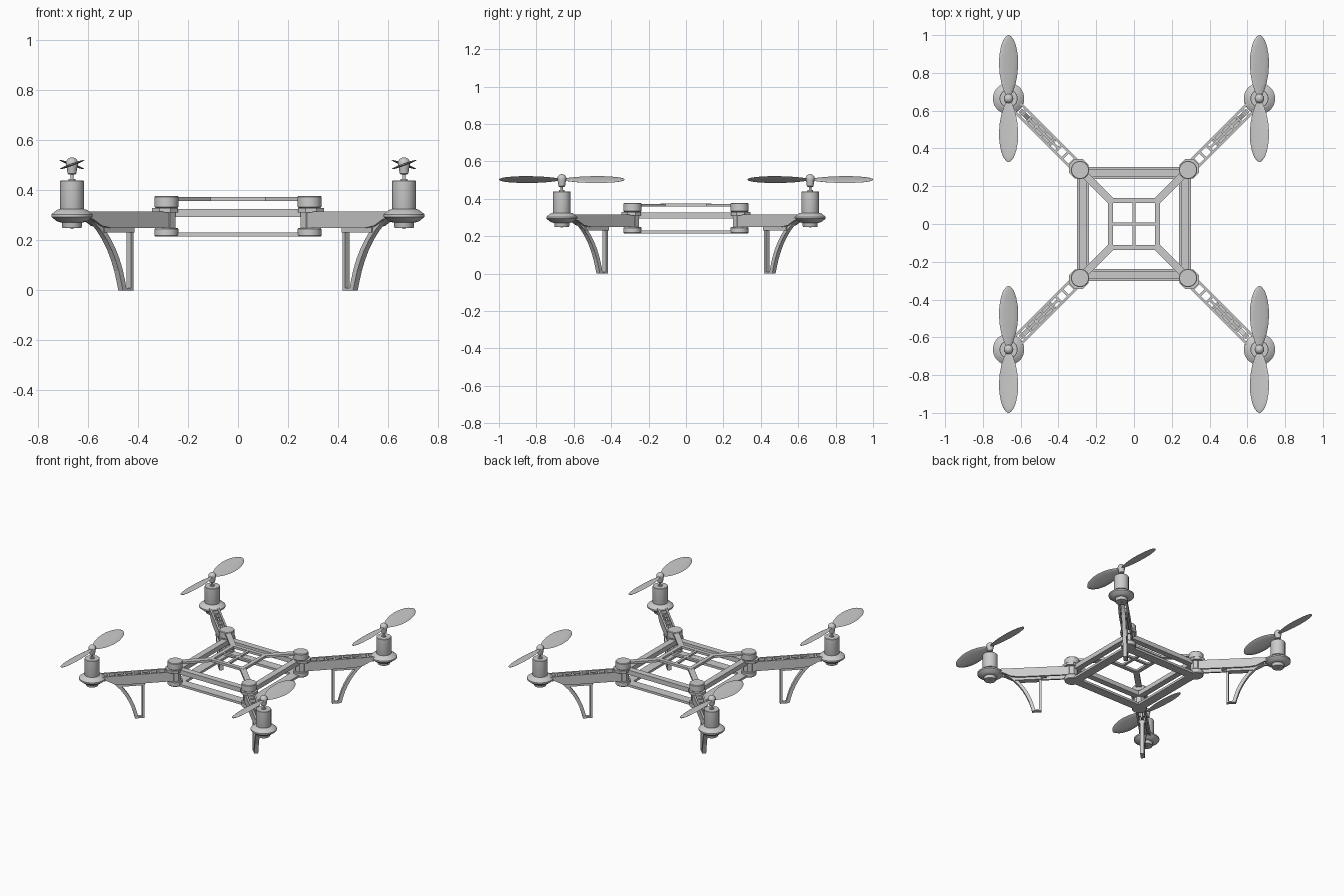
import bpy, bmesh, math
from mathutils import Matrix, Vector

if "Cube" in bpy.data.objects:
    bpy.data.objects.remove(bpy.data.objects["Cube"])

M = 0.664              # motor centre in x and y
H = 0.286              # corner post centre in x and y
Q = [(math.radians(a), n) for a, n in
     ((45, "back_right"), (135, "back_left"), (225, "front_left"), (315, "front_right"))]


def finish(name, bm, mat=Matrix(), smooth=False):
    bmesh.ops.transform(bm, matrix=mat, verts=bm.verts)
    bmesh.ops.recalc_face_normals(bm, faces=bm.faces)
    me = bpy.data.meshes.new(name)
    bm.to_mesh(me)
    bm.free()
    ob = bpy.data.objects.new(name, me)
    bpy.context.collection.objects.link(ob)
    if smooth:
        bpy.ops.object.select_all(action='DESELECT')
        ob.select_set(True)
        bpy.context.view_layer.objects.active = ob
        bpy.ops.object.shade_smooth_by_angle(angle=math.radians(35))
    return ob


def box(bm, x0, x1, y0, y1, z0, z1):
    m = Matrix.Translation(((x0 + x1) / 2, (y0 + y1) / 2, (z0 + z1) / 2)) @ \
        Matrix.Diagonal((x1 - x0, y1 - y0, z1 - z0, 1))
    bmesh.ops.create_cube(bm, size=1, matrix=m)


def prism(bm, pts, y0, y1):
    """Extrude an x-z outline along y."""
    f = bm.faces.new([bm.verts.new((x, y0, z)) for x, z in pts])
    ext = bmesh.ops.extrude_face_region(bm, geom=[f], use_keep_orig=True)
    bmesh.ops.translate(bm, vec=(0, y1 - y0, 0),
                        verts=[v for v in ext["geom"] if isinstance(v, bmesh.types.BMVert)])


def lathe(bm, prof, n=32):
    """Revolve an (r, z) profile around z, with capped ends."""
    rings = [[bm.verts.new((r * math.cos(2 * math.pi * (i + .5) / n),
                            r * math.sin(2 * math.pi * (i + .5) / n), z))
              for i in range(n)] for r, z in prof]
    for a, b in zip(rings, rings[1:]):
        for i in range(n):
            j = (i + 1) % n
            bm.faces.new((a[i], a[j], b[j], b[i]))
    bm.faces.new(rings[0])
    bm.faces.new(rings[-1])


def turned(name, prof, at, n=32):
    bm = bmesh.new()
    lathe(bm, prof, n)
    finish(name, bm, Matrix.Translation((at[0], at[1], 0)), n > 8)


def propeller(name, at):
    bm = bmesh.new()
    spans = [(.012, .012), (.04, .026), (.08, .040), (.13, .050), (.18, .054), (.23, .052),
             (.28, .042), (.31, .030), (.328, .016), (.336, .004)]
    n = 12
    for side in range(2):
        rot = Matrix.Rotation(side * math.pi, 4, 'Z') @ Matrix.Rotation(math.radians(20), 4, 'Y')
        rings = []
        for y, w in spans:
            t = .005 * min(1, w / .03 + .3)
            rings.append([bm.verts.new(rot @ Vector((w * math.cos(2 * math.pi * k / n), y,
                                                    t * math.sin(2 * math.pi * k / n))))
                          for k in range(n)])
        for a, b in zip(rings, rings[1:]):
            for k in range(n):
                j = (k + 1) % n
                bm.faces.new((a[k], a[j], b[j], b[k]))
        bm.faces.new(rings[0])
        bm.faces.new(rings[-1])
    finish(name, bm, Matrix.Translation((at[0], at[1], .503)), True)


for ang, tag in Q:
    rot = Matrix.Rotation(ang, 4, 'Z')
    sx, sy = (1 if math.cos(ang) > 0 else -1), (1 if math.sin(ang) > 0 else -1)
    mo, hub = (sx * M, sy * M), (sx * H, sy * H)

    # motor can, mounting disc, shaft, propeller hub and blades
    turned("motor_" + tag, [(.006, .246), (.006, .25), (.038, .25), (.040, .254), (.040, .28),
                            (.048, .30), (.048, .437), (.046, .439), (.014, .439),
                            (.014, .446), (.006, .446), (.006, .47)], mo)
    turned("motor_mount_" + tag, [(.046, .272), (.060, .276), (.083, .294), (.083, .304),
                                  (.060, .322), (.046, .326)], mo)
    dome = [(.025 * math.cos(a * math.pi / 14), .507 + .025 * math.sin(a * math.pi / 14))
            for a in range(7)]
    turned("propeller_hub_" + tag, [(.014, .464), (.018, .468), (.021, .49)] + dome + [(.001, .532)],
           mo, 24)
    propeller("propeller_" + tag, mo)

    # corner post with round caps
    turned("post_top_cap_" + tag, [(.044, .33), (.048, .334), (.048, .374), (.045, .378)], hub)
    turned("post_bottom_cap_" + tag, [(.045, .215), (.048, .219), (.048, .245), (.045, .249)], hub)
    turned("post_" + tag, [(.038, .247), (.038, .332)], hub, 8)
    turned("post_clamp_" + tag, [(.056, .312), (.056, .33)],
           (hub[0] + sx * .006, hub[1] + sy * .006), 8)

    # arm: two side plates joined by rungs
    bm = bmesh.new()
    plate = [(.42, .25), (.75, .25), (.80, .258), (.85, .285), (.895, .285), (.895, .315), (.42, .315)]
    prism(bm, plate, -.032, -.020)
    prism(bm, plate, .020, .032)
    for r in (.465, .515, .565, .62, .675, .73, .785, .835, .88):
        box(bm, r - .006, r + .006, -.021, .021, .288, .313)
    box(bm, .57, .78, -.006, .006, .252, .308)
    finish("arm_" + tag, bm, rot)

    # landing leg: straight strut, curved strut, top bar and foot
    bm = bmesh.new()
    outer = [(.85, .287), (.82, .268), (.788, .240), (.756, .204), (.726, .160), (.704, .118),
             (.687, .078), (.674, .036), (.664, 0)]
    inner = [(.642, 0), (.652, .04), (.666, .086), (.684, .128), (.706, .168), (.734, .208),
             (.762, .240), (.79, .262), (.82, .285)]
    prism(bm, outer + inner, -.013, .013)
    box(bm, .604, .618, -.013, .013, 0, .25)
    box(bm, .604, .775, -.020, .020, .232, .252)
    box(bm, .606, .66, -.013, .013, 0, .010)
    finish("leg_" + tag, bm, rot)

    # diagonal bar of the top deck
    bm = bmesh.new()
    box(bm, .16, .40, -.019, .019, .358, .373)
    finish("deck_diagonal_" + tag, bm, rot)

# side rails of the frame, upper and lower
for k, tag in enumerate(("right", "back", "left", "front")):
    rot = Matrix.Rotation(k * math.pi / 2, 4, 'Z')
    bm = bmesh.new()
    box(bm, .25, .292, -.27, .27, .294, .326)
    finish("upper_rail_" + tag, bm, rot)
    bm = bmesh.new()
    box(bm, .238, .302, -.27, .27, .215, .231)
    finish("lower_rail_" + tag, bm, rot)
    # square ring of the top deck
    bm = bmesh.new()
    box(bm, .110, .137, -.137, .137, .358, .374)
    finish("deck_ring_" + tag, bm, rot)

# thin cross inside the deck ring
for k, tag in enumerate(("x", "y")):
    bm = bmesh.new()
    box(bm, -.112, .112, -.009, .009, .359, .373)
    finish("deck_cross_" + tag, bm, Matrix.Rotation(k * math.pi / 2, 4, 'Z'))
